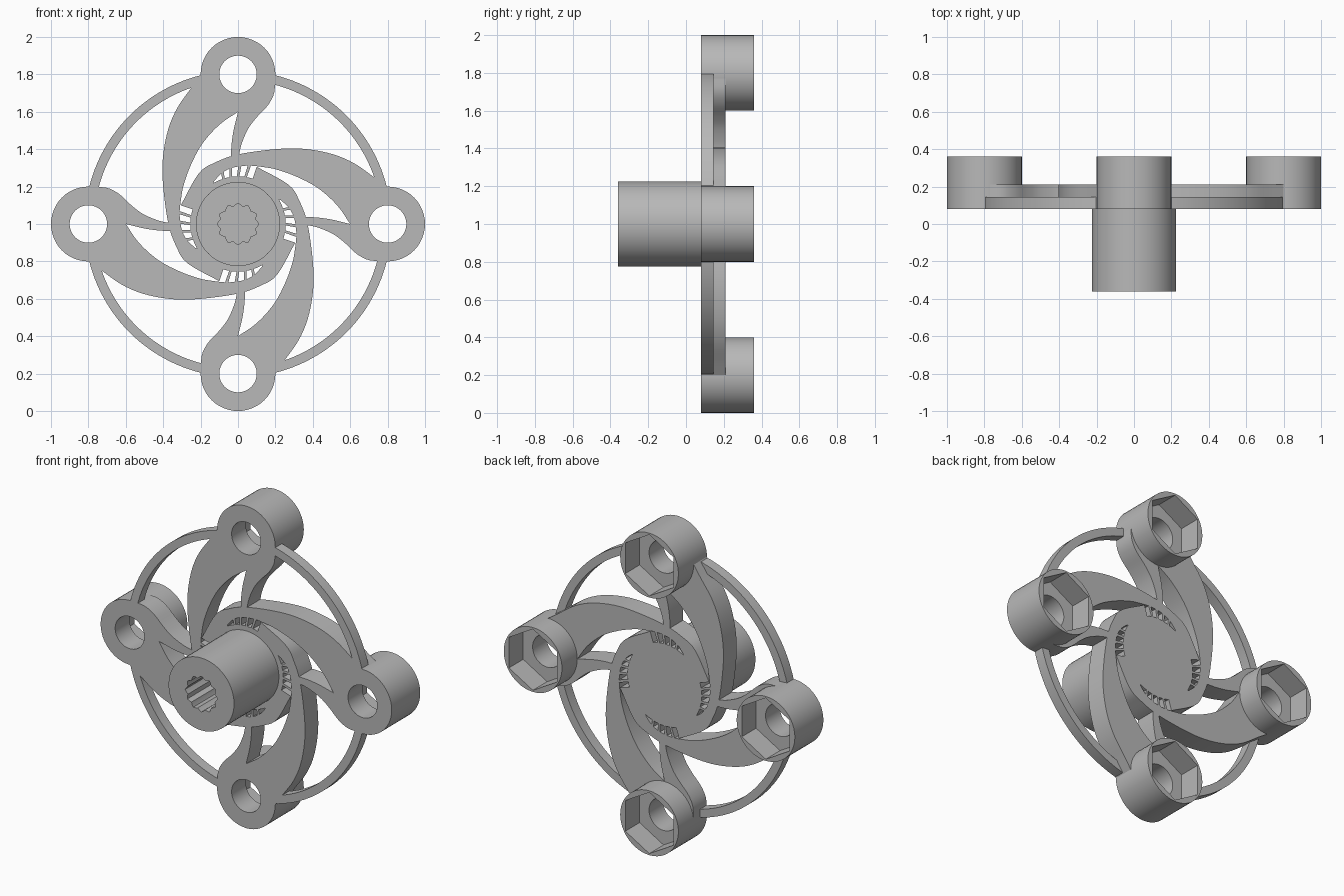
import bpy, bmesh, math
from mathutils import Vector

if "Cube" in bpy.data.objects:
    bpy.data.objects.remove(bpy.data.objects["Cube"])

grey = bpy.data.materials.new("plain grey")
grey.diffuse_color = (0.48, 0.48, 0.48, 1)
grey.use_nodes = True
grey.node_tree.nodes["Principled BSDF"].inputs["Base Color"].default_value = grey.diffuse_color
SEG = 48
FRONT, RING_BACK, BACK, BOSS_BACK = 0.08, 0.145, 0.21, 0.36


def finish(bm, name):
    bmesh.ops.recalc_face_normals(bm, faces=bm.faces)
    me = bpy.data.meshes.new(name)
    bm.to_mesh(me)
    bm.free()
    me.materials.append(grey)
    ob = bpy.data.objects.new(name, me)
    bpy.context.collection.objects.link(ob)
    return ob


def turned(name, rings, cx=0, cz=0, closed=False):
    """Join rings of (radius function, y) around the y axis."""
    bm = bmesh.new()
    loops = []
    for rad, y in rings:
        loop = []
        for i in range(SEG):
            a = 2 * math.pi * i / SEG
            r = rad(a)
            loop.append(bm.verts.new((cx + r * math.sin(a), y, 1 + cz + r * math.cos(a))))
        loops.append(loop)
    pairs = list(zip(loops, loops[1:]))
    if closed:
        pairs.append((loops[-1], loops[0]))
    else:
        bm.faces.new(loops[0])
        bm.faces.new(loops[-1])
    for p, q in pairs:
        for i in range(SEG):
            j = (i + 1) % SEG
            bm.faces.new((p[i], p[j], q[j], q[i]))
    return finish(bm, name)


def plate(name, pts, y0, y1, turn):
    """Extrude an outline in x,z from y0 to y1, turned about the hub."""
    c, s = math.cos(turn), math.sin(turn)
    bm = bmesh.new()
    f = bm.faces.new([bm.verts.new((x * c - z * s, y0, 1 + x * s + z * c)) for x, z in pts])
    ext = bmesh.ops.extrude_face_region(bm, geom=[f], use_keep_orig=True)
    bmesh.ops.translate(bm, vec=(0, y1 - y0, 0),
                        verts=[v for v in ext["geom"] if isinstance(v, bmesh.types.BMVert)])
    return finish(bm, name)


def spline(pts, n=5):
    """Catmull-Rom curve through the points."""
    p = [Vector(q) for q in pts]
    p = [2 * p[0] - p[1]] + p + [2 * p[-1] - p[-2]]
    out = []
    for i in range(1, len(p) - 2):
        a, b, c, d = p[i - 1:i + 3]
        for k in range(n):
            t = k / n
            out.append(0.5 * (2 * b + (c - a) * t + (2 * a - 5 * b + 4 * c - d) * t * t
                              + (3 * b - a - 3 * c + d) * t ** 3))
    out.append(p[-2])
    return [tuple(v) for v in out]


def polar(r, deg):
    return (r * math.cos(math.radians(deg)), r * math.sin(math.radians(deg)))


def circle(r):
    return lambda a: r


def hexagon(a):
    return 0.19 * math.cos(math.pi / 6) / math.cos(a % (math.pi / 3) - math.pi / 6)


def fluted(a):
    return 0.103 + 0.008 * math.cos(12 * a)


# Hub: back disc, front shaft and blind fluted bore
turned("hub_shaft", [(circle(0.255), BACK), (circle(0.255), FRONT), (circle(0.225), FRONT),
                     (circle(0.225), -0.36), (fluted, -0.36), (fluted, 0.06)])

# Swept arm outline: wide blade, tail round the hub, slot edge, thin spoke
outer = spline([(-0.2, 0.8), (-0.246, 0.733), (-0.325, 0.62), (-0.375, 0.5), (-0.402, 0.35),
                (-0.40, 0.2), (-0.372, 0.0), (-0.33, -0.12), (-0.27, -0.21), polar(0.322, 252)])
tail = [polar(0.25, d) for d in range(252, 211, -4)]
inner = spline([polar(0.262, 209), polar(0.285, 198), polar(0.302, 186), (-0.312, 0.05),
                (-0.305, 0.13), (-0.29, 0.21), (-0.25, 0.32), (-0.19, 0.43), (-0.1, 0.53), (0, 0.6)])
spoke_left = spline([(0, 0.6), (-0.024, 0.5), (-0.035, 0.42), (-0.037, 0.36)])[1:]
spoke_right = spline([(0.004, 0.36), (0.02, 0.43), (0.055, 0.51), (0.1, 0.57),
                      (0.16, 0.635), (0.193, 0.7), (0.198, 0.78)])
boss_edge = [(0.19 * math.cos(t), 0.8 - 0.19 * math.sin(t))
             for t in [math.pi * (k + 1) / 26 for k in range(25)]]
arm = outer + tail + inner + spoke_left + spoke_right + boss_edge

# Rim arc between two bosses
rim = [polar(0.82, 13 + 64 * k / 24) for k in range(25)] \
    + [polar(0.77, 77 - 64 * k / 24) for k in range(25)]

for n in range(4):
    turn = n * math.pi / 2
    plate(f"swept_arm_{n + 1}", arm, FRONT, BACK, turn)
    plate(f"rim_arc_{n + 1}", rim, FRONT, RING_BACK, turn)
    # Small ribs dividing the slot beside the hub
    for k, d in enumerate((171, 180, 189, 198)):
        rib = [polar(0.25, d - 1.5), polar(0.32, d - 3.5), polar(0.32, d - 0.5), polar(0.25, d + 1.5)]
        plate(f"slot_rib_{n + 1}_{k + 1}", rib, FRONT, BACK, turn)
    # Boss with round hole in front and hexagonal pocket behind
    turned(f"nut_boss_{n + 1}",
           [(circle(0.2), BOSS_BACK), (circle(0.2), FRONT), (circle(0.1), FRONT),
            (circle(0.1), 0.22), (hexagon, 0.22), (hexagon, BOSS_BACK)],
           0.8 * math.sin(turn), 0.8 * math.cos(turn), True)

for ob in bpy.data.objects:
    ob.select_set(True)
    bpy.context.view_layer.objects.active = ob
bpy.ops.object.shade_smooth_by_angle(angle=math.radians(25))
